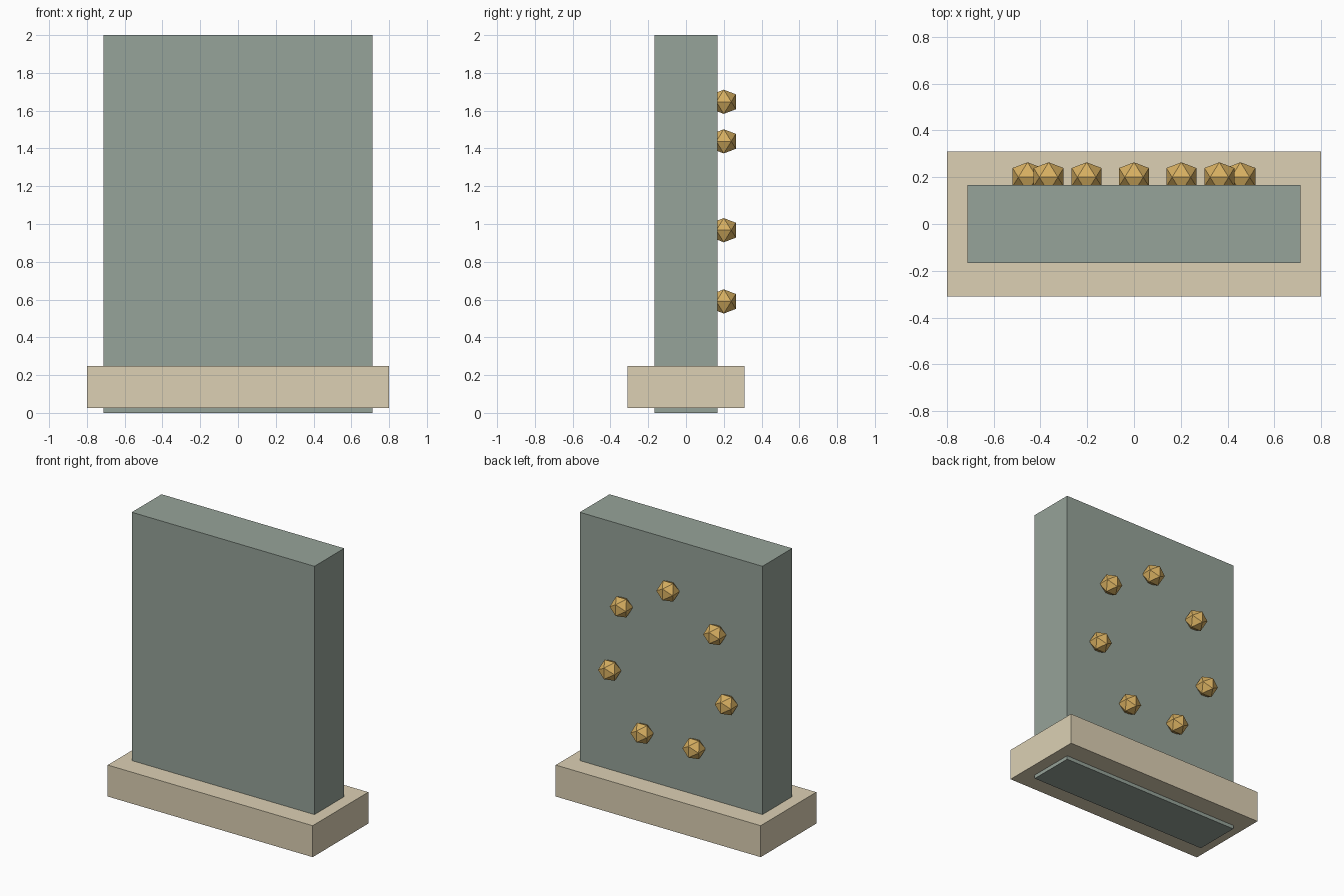
import bpy, bmesh, math
from mathutils import Matrix, Vector

if "Cube" in bpy.data.objects:
    bpy.data.objects.remove(bpy.data.objects["Cube"])


def material(name, rgb):
    m = bpy.data.materials.new(name)
    m.diffuse_color = (*rgb, 1)
    m.use_nodes = True
    m.node_tree.nodes["Principled BSDF"].inputs["Base Color"].default_value = m.diffuse_color
    return m


def add_object(name, bm, mat):
    bmesh.ops.recalc_face_normals(bm, faces=bm.faces)
    me = bpy.data.meshes.new(name)
    bm.to_mesh(me)
    bm.free()
    me.materials.append(mat)
    ob = bpy.data.objects.new(name, me)
    bpy.context.collection.objects.link(ob)
    return ob


def box(name, half_x, half_y, z0, z1, mat):
    bm = bmesh.new()
    bmesh.ops.create_cube(bm, size=1, matrix=Matrix.Translation((0, 0, (z0 + z1) / 2))
                          @ Matrix.Diagonal((2 * half_x, 2 * half_y, z1 - z0, 1)))
    return add_object(name, bm, mat)


def stud(name, centre, half_width, mat):
    # icosahedron aligned to the axes: hull of three golden rectangles
    bm = bmesh.new()
    a, b = half_width, half_width / ((1 + math.sqrt(5)) / 2)
    for s in (-a, a):
        for t in (-b, b):
            for p in ((0, s, t), (t, 0, s), (s, t, 0)):
                bm.verts.new(p)
    bmesh.ops.convex_hull(bm, input=bm.verts)
    ob = add_object(name, bm, mat)
    ob.location = Vector(centre)
    return ob


green = material("grey_green", (0.305, 0.366, 0.319))
sand = material("sand", (0.716, 0.631, 0.456))
gold = material("gold", (0.68, 0.43, 0.12))

# Upright slab, its foot just showing under the plinth
box("slab", 0.713, 0.166, 0, 2, green)

# Plinth around the foot
box("plinth", 0.8, 0.31, 0.026, 0.248, sand)

# Oval ring of seven studs on the back face
for i in range(7):
    ang = math.tau * i / 7
    stud(f"stud_{i + 1}", (0.467 * math.sin(ang), 0.2, 1.091 + 0.556 * math.cos(ang)), 0.064, gold)
